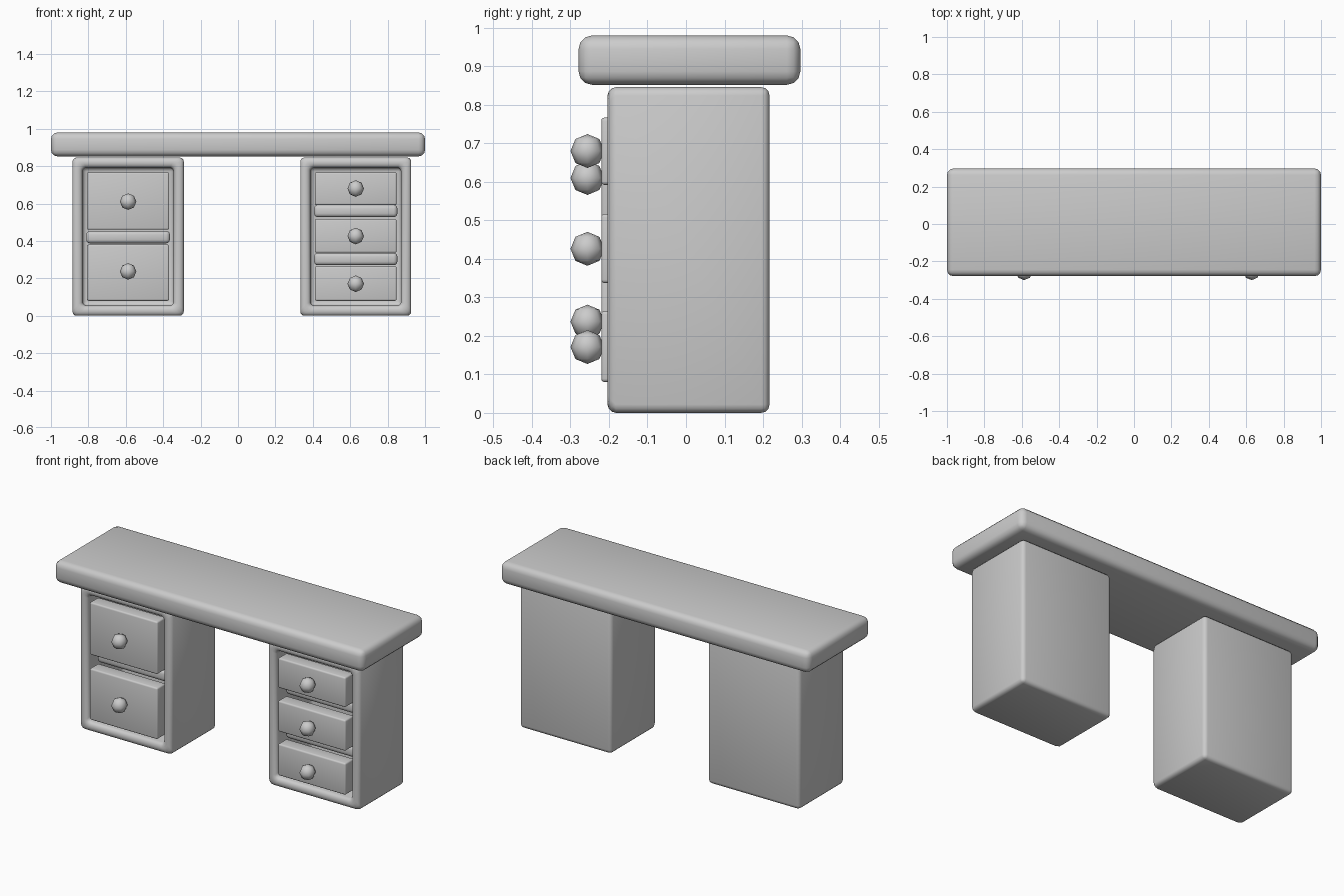
import bpy
import bmesh
from mathutils import Matrix

cube = bpy.data.objects.get("Cube")
if cube:
    bpy.data.objects.remove(cube, do_unlink=True)

# Single plain grey finish
grey = bpy.data.materials.new("plain_grey")
grey.use_nodes = True
colour = (0.6, 0.6, 0.6, 1)
grey.diffuse_color = colour
grey.node_tree.nodes["Principled BSDF"].inputs["Base Color"].default_value = colour


def finish(bm, name):
    bmesh.ops.recalc_face_normals(bm, faces=bm.faces)
    mesh = bpy.data.meshes.new(name)
    bm.to_mesh(mesh)
    bm.free()
    mesh.materials.append(grey)
    for poly in mesh.polygons:
        poly.use_smooth = True
    obj = bpy.data.objects.new(name, mesh)
    bpy.context.scene.collection.objects.link(obj)
    return obj


def box_bmesh(xs, ys, zs):
    bm = bmesh.new()
    bmesh.ops.create_cube(bm, size=1)
    for v in bm.verts:
        v.co = [(r[0] + r[1]) / 2 + c * (r[1] - r[0])
                for c, r in zip(v.co, (xs, ys, zs))]
    return bm


def bevel(bm, width, segments=3):
    bmesh.ops.bevel(bm, geom=list(bm.edges), offset=width, segments=segments,
                    profile=0.5, affect='EDGES', clamp_overlap=True)


def rounded_box(name, xs, ys, zs, width):
    bm = box_bmesh(xs, ys, zs)
    bevel(bm, width)
    return finish(bm, name)


def cabinet(name, xs):
    # Box with a recessed opening in the front face
    bm = box_bmesh(xs, (-0.204, 0.217), (0, 0.846))
    front = min(bm.faces, key=lambda f: f.calc_center_median().y)
    bmesh.ops.inset_individual(bm, faces=[front], thickness=0.076)
    inner = bmesh.ops.extrude_face_region(bm, geom=[front])
    bmesh.ops.delete(bm, geom=[front], context='FACES_ONLY')
    for v in inner["geom"]:
        if isinstance(v, bmesh.types.BMVert):
            v.co.y = 0.13
    bevel(bm, 0.022)
    return finish(bm, name)


def knob(name, x, z):
    # Low-poly ball
    bm = bmesh.new()
    bmesh.ops.create_uvsphere(bm, u_segments=8, v_segments=4, radius=0.044)
    bmesh.ops.translate(bm, vec=(x, -0.256, z), verts=bm.verts)
    return finish(bm, name)


def pedestal(side, xs, drawers, dividers):
    cabinet(side + "_cabinet", xs)
    left, right = xs[0] + 0.078, xs[1] - 0.078
    for i, (low, high, knob_z) in enumerate(drawers, 1):
        rounded_box(f"{side}_drawer_{i}", (left, right), (-0.22, -0.14),
                    (low, high), 0.009)
        knob(f"{side}_knob_{i}", (left + right) / 2, knob_z)
    for i, z in enumerate(dividers, 1):
        rounded_box(f"{side}_divider_{i}", (left - 0.004, right + 0.004),
                    (-0.15, 0.14), (z - 0.033, z + 0.033), 0.02)


# Table top
rounded_box("table_top", (-1, 1), (-0.279, 0.297), (0.852, 0.98), 0.035)

# Two-drawer and three-drawer pedestals
pedestal("right", (-0.885, -0.29),
         [(0.46, 0.767, 0.61), (0.08, 0.38, 0.237)], [0.42])
pedestal("left", (0.333, 0.926),
         [(0.592, 0.767, 0.68), (0.337, 0.517, 0.426), (0.08, 0.265, 0.171)],
         [0.56, 0.303])
